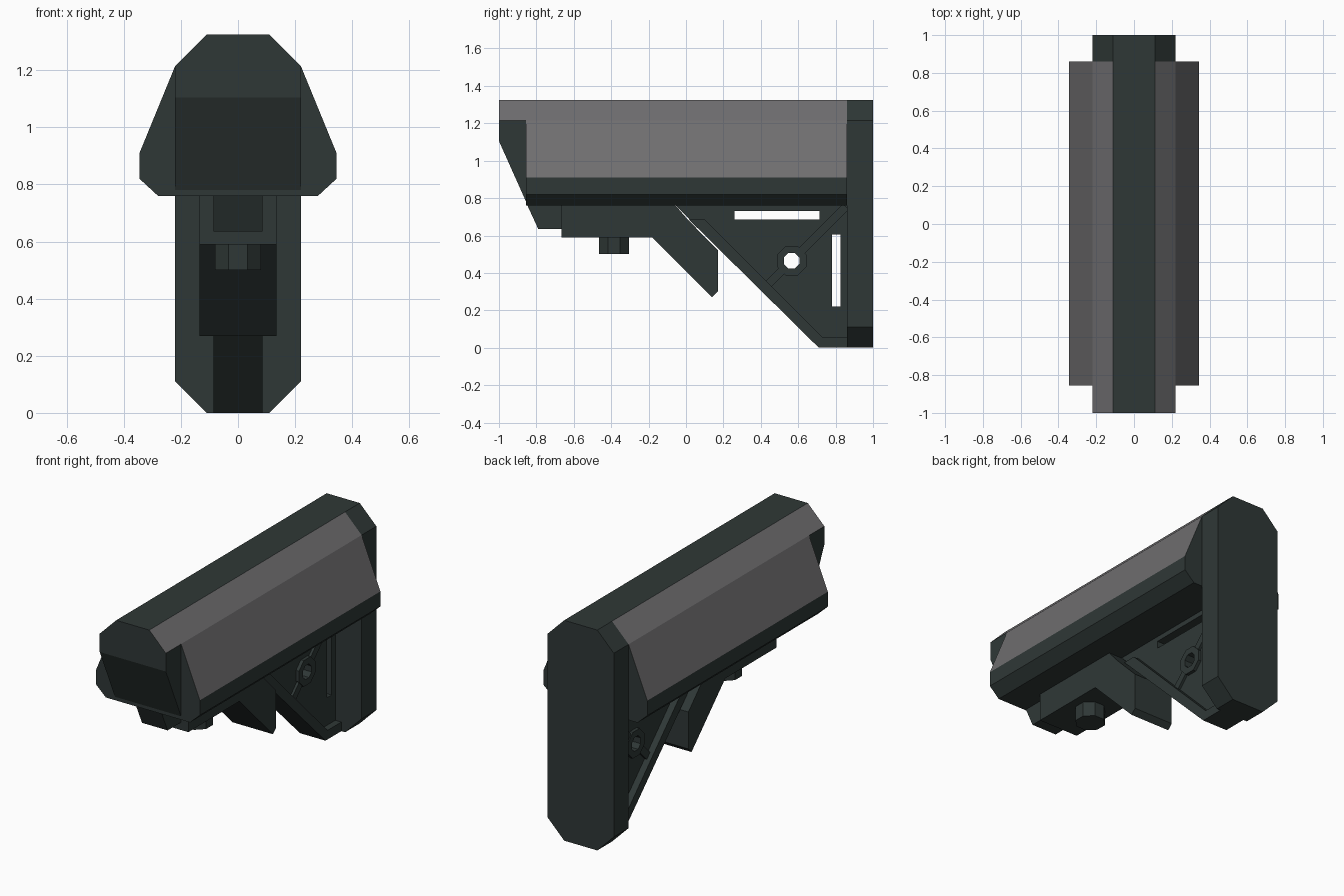
import bpy, bmesh, math

if "Cube" in bpy.data.objects:
    bpy.data.objects.remove(bpy.data.objects["Cube"], do_unlink=True)


def material(name, rgb):
    m = bpy.data.materials.new(name)
    m.use_nodes = True
    m.diffuse_color = (*rgb, 1)
    m.node_tree.nodes["Principled BSDF"].inputs["Base Color"].default_value = (*rgb, 1)
    return m


DARK = material("dark green grey", (0.028, 0.039, 0.037))
GREY = material("panel grey", (0.16, 0.156, 0.162))


def prism(name, outlines, lo, hi, axis, slope_cut=False):
    """Extrude flat outlines (later ones are holes) along x or y from lo to hi."""
    cu = bpy.data.curves.new(name, 'CURVE')
    cu.dimensions, cu.fill_mode = '2D', 'BOTH'
    cu.extrude = (hi - lo) / 2
    for pts in outlines:
        sp = cu.splines.new('POLY')
        sp.points.add(len(pts) - 1)
        for p, (u, v) in zip(sp.points, pts):
            p.co = (u, v, 0, 1)
        sp.use_cyclic_u = True
    tmp = bpy.data.objects.new(name + "_outline", cu)
    bpy.context.collection.objects.link(tmp)
    bpy.context.view_layer.update()
    me = bpy.data.meshes.new_from_object(
        tmp.evaluated_get(bpy.context.evaluated_depsgraph_get()))
    bpy.data.objects.remove(tmp, do_unlink=True)
    mid = (lo + hi) / 2
    bm = bmesh.new()
    bm.from_mesh(me)
    for v in bm.verts:
        a, b, c = v.co
        v.co = (c + mid, a, b) if axis == 'X' else (a, mid - c, b)
    bmesh.ops.remove_doubles(bm, verts=bm.verts, dist=1e-4)
    if slope_cut:
        # trim the raked front face
        bmesh.ops.bisect_plane(bm, geom=bm.verts[:] + bm.edges[:] + bm.faces[:],
                               plane_co=(0, -1, 1.105), plane_no=(0, -0.47, -0.21),
                               clear_outer=True)
        bmesh.ops.holes_fill(bm, edges=[e for e in bm.edges if e.is_boundary])
    bmesh.ops.recalc_face_normals(bm, faces=bm.faces)
    for f in bm.faces:
        f.smooth = False
        f.material_index = 0
    bm.to_mesh(me)
    bm.free()
    me.materials.clear()
    me.materials.append(DARK)
    me.name = name
    ob = bpy.data.objects.new(name, me)
    bpy.context.collection.objects.link(ob)
    return ob


def mirrored(half):
    return half + [(-x, z) for x, z in reversed(half)]


def ngon(cy, cz, r, n=8):
    return [(cy + r * math.cos(math.tau * (i + .5) / n),
             cz + r * math.sin(math.tau * (i + .5) / n)) for i in range(n)]


def box(y0, y1, z0, z1):
    return [(y0, z0), (y1, z0), (y1, z1), (y0, z1)]


def paint_slopes(ob):
    """Grey on the long faces that lean outward and upward."""
    ob.data.materials.append(GREY)
    for p in ob.data.polygons:
        if abs(p.normal.x) > 0.3 and 0.1 < p.normal.z < 0.95:
            p.material_index = 1


# Upper body: nose and wide cheek rest
nose = prism("front_nose", [mirrored([(.22, .76), (.22, 1.215), (.11, 1.325)])],
             -1, -.855, 'Y', True)
cheek = prism("cheek_rest", [mirrored([(.28, .76), (.345, .82), (.345, .91),
                                       (.22, 1.215), (.11, 1.325)])], -.855, .86, 'Y')
paint_slopes(nose)
paint_slopes(cheek)
prism("nose_lug", [[(-.85, .765), (-.79, .635), (-.66, .635), (-.66, .765)]],
      -.085, .085, 'X')

# Butt plate
prism("butt_plate", [mirrored([(.11, 0), (.22, .11), (.22, 1.215), (.11, 1.325)])],
      .86, 1, 'Y')

# Lower rail with release lever
prism("rail_and_lever", [[(-.665, .765), (-.665, .59), (-.18, .59), (.14, .27), (.17, .3),
                          (.17, .522), (.075, .618), (.005, .69), (-.06, .765)]],
      -.135, .135, 'X')

# Adjustment nut under the rail
bpy.ops.mesh.primitive_cylinder_add(vertices=8, radius=.087, depth=.1,
                                    location=(0, -.385, .55),
                                    rotation=(0, 0, math.pi / 8))
nut = bpy.context.object
nut.name = "adjustment_nut"
nut.data.materials.append(DARK)

# Triangular web with slots and sling hole
HOLE = (.565, .465)
prism("support_web", [[(-.06, .765), (.71, .005), (.865, .005), (.865, .765)],
                      box(.26, .715, .685, .73), box(.78, .825, .22, .605),
                      ngon(*HOLE, .045)], -.045, .045, 'X')

# Diagonal strut with foot
prism("diagonal_strut", [[(.016, .685), (.71, 0), (.865, 0), (.865, .055),
                          (.73, .055), (.1, .685)]], -.085, .085, 'X')

# Raised boss and diagonal ribs around the hole
prism("hole_boss", [ngon(*HOLE, .085), ngon(*HOLE, .045)], -.065, .065, 'X')


def rib(name, d0, d1, w=.022):
    s = math.sqrt(.5)
    pts = [(HOLE[0] + s * (d - o), HOLE[1] + s * (d + o))
           for d, o in ((d0, -w), (d1, -w), (d1, w), (d0, w))]
    prism(name, [pts], -.06, .06, 'X')


rib("upper_rib", .075, .41)
rib("lower_rib", -.19, -.075)
